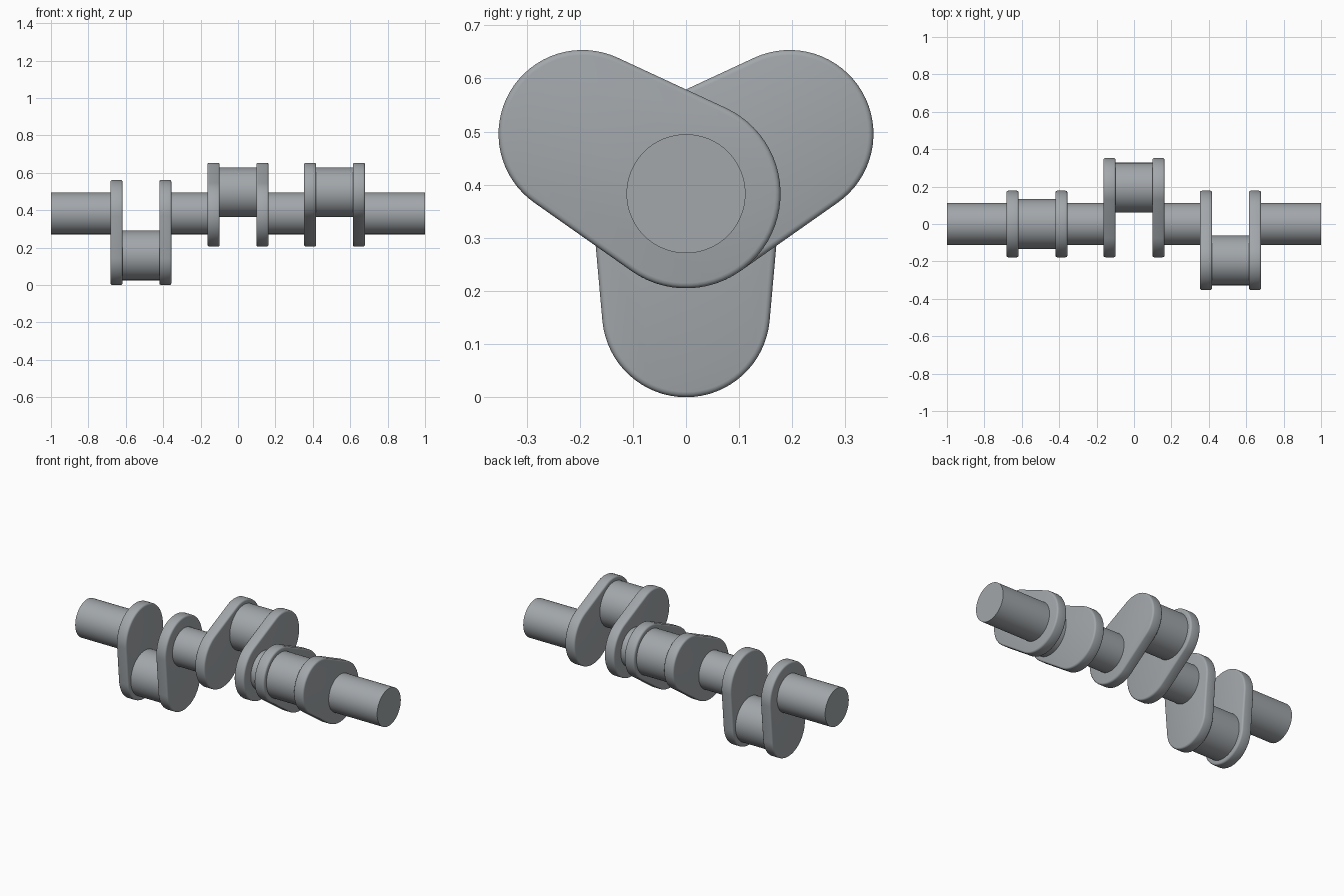
import bpy, bmesh, math

if "Cube" in bpy.data.objects:
    bpy.data.objects.remove(bpy.data.objects["Cube"])

AXIS_Z = 0.383      # height of the main shaft axis
THROW = 0.225       # crank pin offset
MAIN_R, PIN_R = 0.112, 0.133
BIG_R, SMALL_R = 0.178, 0.158
INNER, OUTER = 0.098, 0.163   # web faces, measured from throw centre

steel = bpy.data.materials.new("steel grey")
steel.diffuse_color = (0.36, 0.385, 0.405, 1)
steel.use_nodes = True
steel.node_tree.nodes["Principled BSDF"].inputs["Base Color"].default_value = steel.diffuse_color


def prism(name, outline, x0, x1, bevel=0.0):
    """Extrude a closed (y, z) outline along x."""
    bm = bmesh.new()
    face = bm.faces.new([bm.verts.new((x0, y, z)) for y, z in outline])
    ext = bmesh.ops.extrude_face_region(bm, geom=[face])
    moved = [v for v in ext["geom"] if isinstance(v, bmesh.types.BMVert)]
    bmesh.ops.translate(bm, vec=(x1 - x0, 0, 0), verts=moved)
    bmesh.ops.recalc_face_normals(bm, faces=bm.faces[:])
    if bevel:
        rim = [e for e in bm.edges if abs(e.verts[0].co.x - e.verts[1].co.x) < 1e-6]
        bmesh.ops.bevel(bm, geom=rim, offset=bevel, segments=3,
                        profile=0.5, affect='EDGES')
    mesh = bpy.data.meshes.new(name)
    bm.to_mesh(mesh)
    bm.free()
    mesh.materials.append(steel)
    obj = bpy.data.objects.new(name, mesh)
    bpy.context.collection.objects.link(obj)
    bpy.ops.object.select_all(action='DESELECT')
    obj.select_set(True)
    bpy.context.view_layer.objects.active = obj
    bpy.ops.object.shade_smooth_by_angle(angle=math.radians(35))
    return obj


def arc(cy, cz, r, start, end, n):
    steps = [start + (end - start) * i / n for i in range(n + 1)]
    return [(cy + r * math.cos(a), cz + r * math.sin(a)) for a in steps]


def journal(name, cy, cz, r, x0, x1):
    return prism(name, arc(cy, cz, r, 0, math.tau, 64)[:-1], x0, x1)


def web_outline(angle):
    """Two circles joined by their outer tangents."""
    t = math.acos((BIG_R - SMALL_R) / THROW)
    cy, cz = THROW * math.cos(angle), AXIS_Z + THROW * math.sin(angle)
    return (arc(cy, cz, SMALL_R, angle - t, angle + t, 32)
            + arc(0, AXIS_Z, BIG_R, angle + t, angle + math.tau - t, 36))


# Crank throws: centre along the shaft and direction of the pin
throws = [("left", -0.519, -90), ("middle", 0.0, 30), ("right", 0.516, 150)]
for label, x, degrees in throws:
    a = math.radians(degrees)
    for side, x0, x1 in (("a", -OUTER, -INNER), ("b", INNER, OUTER)):
        prism(f"{label}_web_{side}", web_outline(a), x + x0, x + x1, 0.01)
    journal(f"{label}_crank_pin", THROW * math.cos(a), AXIS_Z + THROW * math.sin(a),
            PIN_R, x - INNER - 0.005, x + INNER + 0.005)

# Main shaft sections between and beyond the throws
stops = [-1.0] + [x + s * (OUTER - 0.005) for _, x, _ in throws for s in (-1, 1)] + [1.0]
for i in range(0, len(stops), 2):
    journal(f"main_journal_{i // 2 + 1}", 0, AXIS_Z, MAIN_R, stops[i], stops[i + 1])
